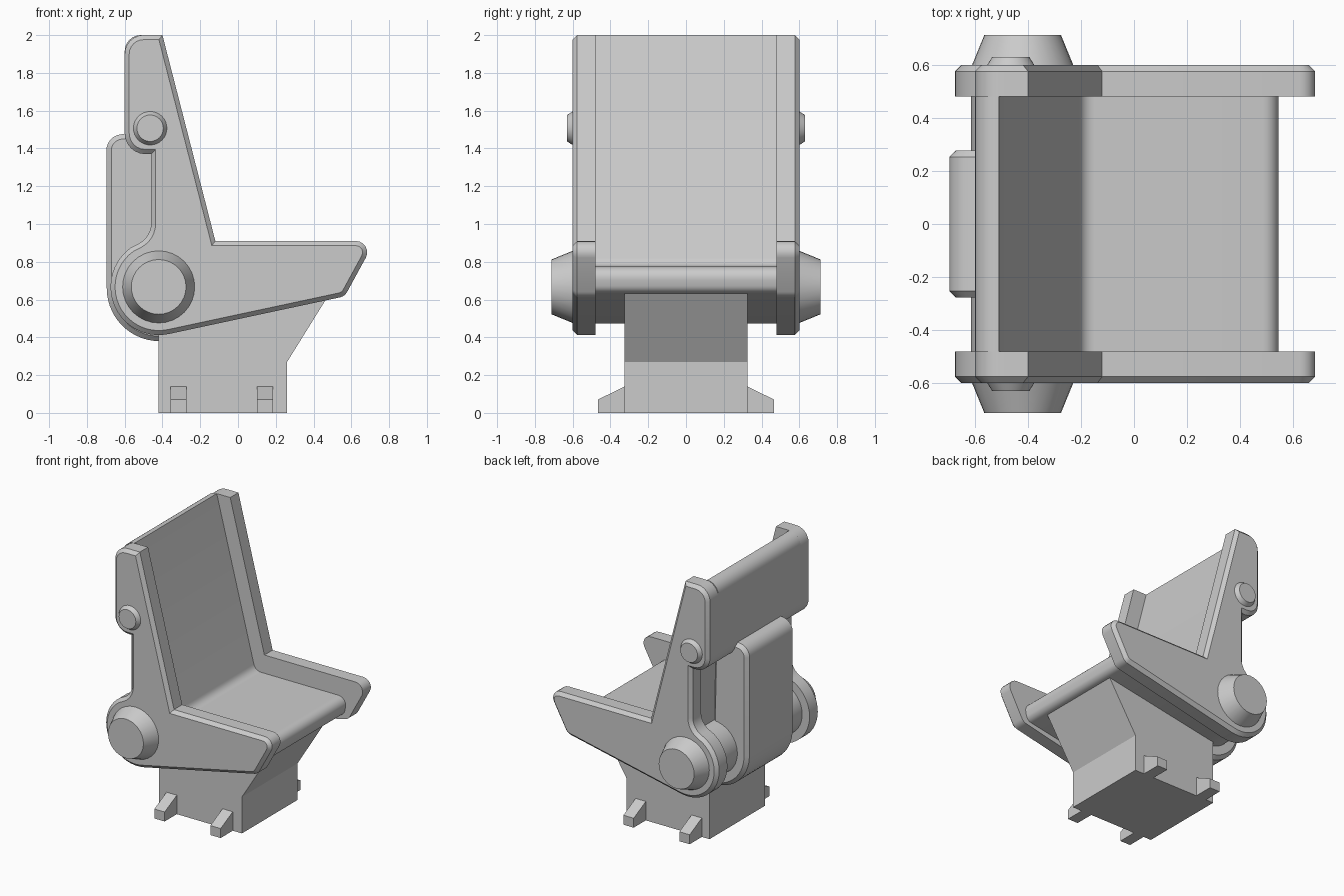
import bpy, bmesh, math
from mathutils import Vector

if "Cube" in bpy.data.objects:
    bpy.data.objects.remove(bpy.data.objects["Cube"], do_unlink=True)

grey = bpy.data.materials.new("light grey")
grey.use_nodes = True
grey.diffuse_color = (0.6, 0.6, 0.6, 1)
grey.node_tree.nodes["Principled BSDF"].inputs["Base Color"].default_value = (0.6, 0.6, 0.6, 1)

PIVOT = (-0.42, 0.667)


def arc(centre, radius, start, end, steps):
    """Points of an arc, angles in degrees."""
    pts = []
    for i in range(steps + 1):
        a = math.radians(start + (end - start) * i / steps)
        pts.append((centre[0] + radius * math.cos(a), centre[1] + radius * math.sin(a), 0))
    return pts


def rounded(corners, steps=6):
    """Turn (x, z, radius) corners into an outline with filleted corners."""
    out = []
    for i, (x, z, r) in enumerate(corners):
        p = Vector((x, z))
        if r == 0:
            out.append(p)
            continue
        a = (Vector(corners[i - 1][:2]) - p).normalized()
        b = (Vector(corners[(i + 1) % len(corners)][:2]) - p).normalized()
        half = a.angle(b) / 2
        centre = p + (a + b).normalized() * (r / math.sin(half))
        t = r / math.tan(half)
        va, vb = p + a * t - centre, p + b * t - centre
        sweep = math.pi - 2 * half
        for k in range(steps + 1):
            f = k / steps
            out.append(centre + (va * math.sin((1 - f) * sweep) + vb * math.sin(f * sweep))
                       / math.sin(sweep))
    return out


def finish(name, bm, smooth=True):
    bmesh.ops.recalc_face_normals(bm, faces=bm.faces)
    mesh = bpy.data.meshes.new(name)
    bm.to_mesh(mesh)
    bm.free()
    mesh.materials.append(grey)
    ob = bpy.data.objects.new(name, mesh)
    bpy.context.collection.objects.link(ob)
    if smooth:
        bpy.ops.object.select_all(action="DESELECT")
        ob.select_set(True)
        bpy.context.view_layer.objects.active = ob
        bpy.ops.object.shade_smooth_by_angle(angle=math.radians(28))
    return ob


def slab(name, outline, y0, y1, chamfer=0, chamfer_sides=(), smooth=True):
    """Extrude an x-z outline from y0 to y1, with chamfered caps on the given sides."""
    bm = bmesh.new()
    lo = y0 + (chamfer if -1 in chamfer_sides else 0)
    hi = y1 - (chamfer if 1 in chamfer_sides else 0)
    back = [bm.verts.new((p[0], lo, p[1])) for p in outline]
    front = [bm.verts.new((p[0], hi, p[1])) for p in outline]
    caps = {-1: bm.faces.new(back), 1: bm.faces.new(front[::-1])}
    n = len(outline)
    for i in range(n):
        j = (i + 1) % n
        bm.faces.new((back[i], front[i], front[j], back[j]))
    bmesh.ops.recalc_face_normals(bm, faces=bm.faces)
    for side in chamfer_sides:
        bmesh.ops.inset_individual(bm, faces=[caps[side]], thickness=chamfer,
                                   depth=chamfer, use_even_offset=True)
    return finish(name, bm, smooth)


def boss(name, centre, r_base, r_end, y0, y1, side):
    """Tapered round cap pointing sideways."""
    bm = bmesh.new()
    base = arc(centre, r_base, 0, 360, 32)[:-1]
    end = arc(centre, r_end, 0, 360, 32)[:-1]
    a = [bm.verts.new((p[0], side * y0, p[1])) for p in base]
    b = [bm.verts.new((p[0], side * y1, p[1])) for p in end]
    bm.faces.new(a)
    bm.faces.new(b)
    for i in range(len(a)):
        j = (i + 1) % len(a)
        bm.faces.new((a[i], a[j], b[j], b[i]))
    return finish(name, bm)


# Side panels, hubs and pins
panel = rounded(
    [(-0.40, 2.0, 0), (-0.6, 2.0, 0.1), (-0.6, 1.37, 0.11), (-0.46, 1.37, 0), (-0.46, 0.93, 0.12)]
    + arc(PIVOT, 0.255, 125, 282, 20)
    + [(0.565, 0.617, 0.06), (0.725, 0.91, 0.06), (-0.12, 0.91, 0)])
for side, label in ((1, "back"), (-1, "front")):
    y0, y1 = sorted((side * 0.48, side * 0.6))
    slab(label + "_side_panel", panel, y0, y1, 0.024, (side,))
    boss(label + "_pivot_hub", PIVOT, 0.195, 0.145, 0.59, 0.712, side)
    boss(label + "_headrest_pin", (-0.465, 1.507), 0.095, 0.07, 0.59, 0.63, side)

# Seat shell: headrest, backrest and cushion in one section
shell = rounded(
    [(-0.51, 2.0, 0), (-0.6, 2.0, 0.085), (-0.6, 1.37, 0.11), (-0.42, 1.37, 0)]
    + arc(PIVOT, 0.195, 90, 282, 20)
    + [(0.53, 0.64, 0.05), (0.56, 0.775, 0.06), (-0.195, 0.775, 0.06)])
slab("seat_shell", shell, -0.481, 0.481)

# Back support block
support = rounded(
    [(-0.42, 1.49, 0), (-0.5, 1.49, 0), (-0.697, 1.465, 0.085)]
    + arc((-0.415, 0.66), 0.28, 180, 270, 14) + [(-0.4, 0.38, 0)])
slab("back_support", support, -0.278, 0.278, 0.026, (-1, 1))

# Pedestal
slab("pedestal", [(-0.42, 0), (0.26, 0), (0.26, 0.27), (0.49, 0.64), (0.45, 0.7), (-0.42, 0.7)],
     -0.325, 0.325, smooth=False)

# Wedge feet on both sides of the pedestal
for side, label in ((1, "back"), (-1, "front")):
    for x, end in ((-0.315, "rear"), (0.143, "fore")):
        bm = bmesh.new()
        section = [(0.32, 0), (0.467, 0), (0.467, 0.07), (0.325, 0.14), (0.32, 0.14)]
        face = bm.faces.new([bm.verts.new((x - 0.042, side * y, z)) for y, z in section])
        geom = bmesh.ops.extrude_face_region(bm, geom=[face])["geom"]
        bmesh.ops.translate(bm, vec=(0.084, 0, 0),
                            verts=[g for g in geom if isinstance(g, bmesh.types.BMVert)])
        finish(f"{label}_{end}_foot", bm, smooth=False)
